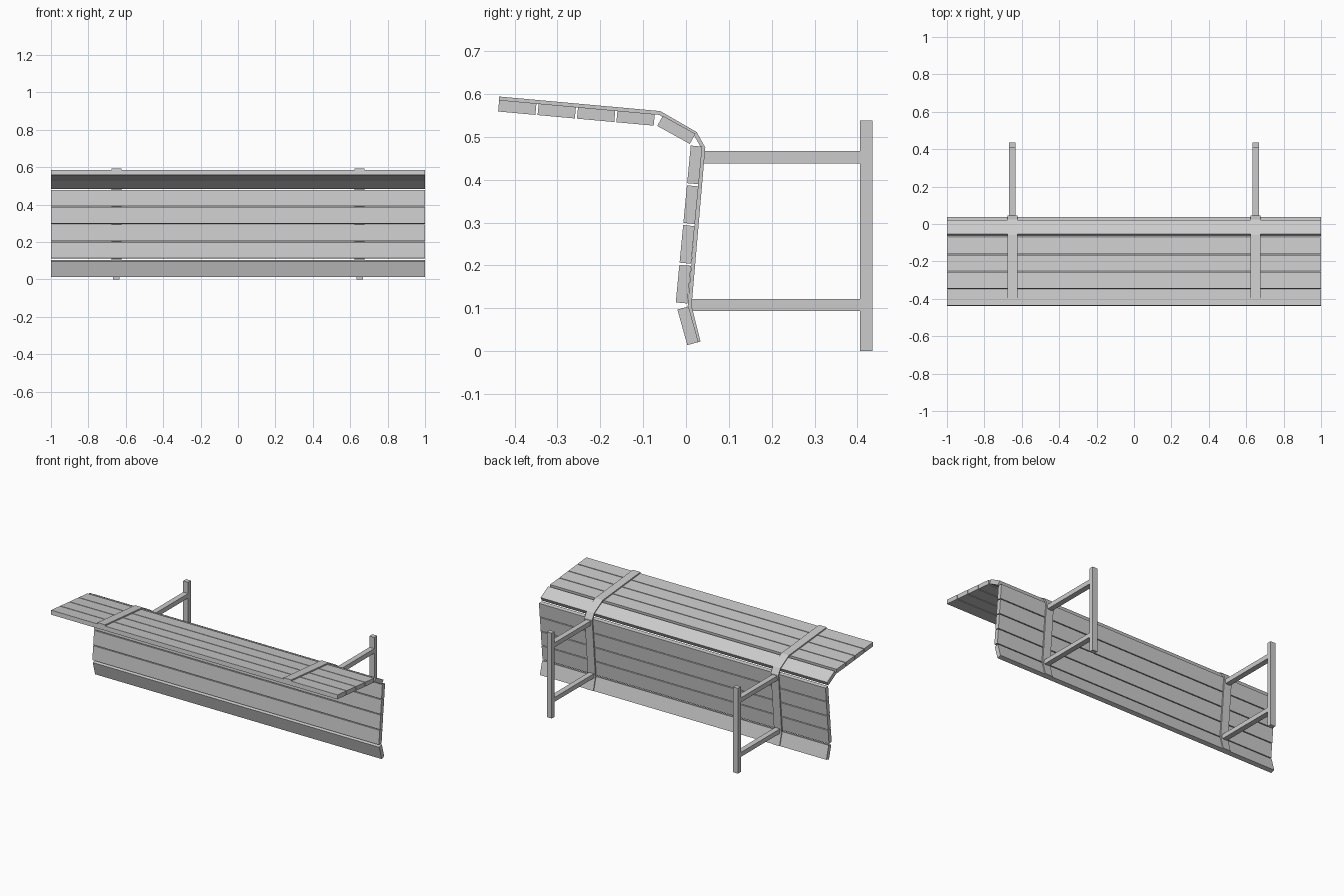
import bpy, bmesh
from mathutils import Vector

if "Cube" in bpy.data.objects:
    bpy.data.objects.remove(bpy.data.objects["Cube"])

SLAT_T = 0.027
STRAP_T = 0.009


def prism(name, profile, xc, width):
    """Extrude a closed (y, z) profile along x, centred on xc."""
    bm = bmesh.new()
    face = bm.faces.new([bm.verts.new((xc - width / 2, y, z)) for y, z in profile])
    ext = bmesh.ops.extrude_face_region(bm, geom=[face])["geom"]
    verts = [v for v in ext if isinstance(v, bmesh.types.BMVert)]
    bmesh.ops.translate(bm, verts=verts, vec=(width, 0, 0))
    bmesh.ops.recalc_face_normals(bm, faces=bm.faces)
    me = bpy.data.meshes.new(name)
    bm.to_mesh(me)
    bm.free()
    ob = bpy.data.objects.new(name, me)
    bpy.context.collection.objects.link(ob)
    return ob


def inner_normal(a, b):
    """Unit normal on the right of a->b, facing the slat side."""
    d = (b - a).normalized()
    return Vector((d.y, -d.x))


def slat_row(name, start, end, count, gap=0.005):
    """Evenly spaced boards whose strap side lies on start->end."""
    a, b = Vector(start), Vector(end)
    d = (b - a).normalized()
    w = ((b - a).length - gap * (count - 1)) / count
    n = inner_normal(a, b) * SLAT_T
    for i in range(count):
        p = a + d * i * (w + gap)
        q = p + d * w
        prism(f"{name}_{i + 1}", [p, q, q + n, p + n], 0, 2.0)


def box(name, xc, width, y0, y1, z0, z1):
    return prism(name, [(y0, z0), (y1, z0), (y1, z1), (y0, z1)], xc, width)


# Boards: top row, bent shoulder board, upright row, kicked-back bottom board
slat_row("seat_slat", (-0.436, 0.586), (-0.073, 0.553), 4)
slat_row("shoulder_slat", (-0.054, 0.549), (0.022, 0.507), 1)
slat_row("upright_slat", (0.038, 0.477), (0.003, 0.111), 4)
slat_row("bottom_slat", (0.006, 0.104), (0.029, 0.021), 1)

# Bent flat strap outline, offset inward with mitred corners
outer = [Vector(p) for p in ((-0.436, 0.594), (-0.060, 0.560), (0.025, 0.511),
                             (0.045, 0.475), (0.013, 0.105), (0.034, 0.022))]
norms = [inner_normal(a, b) for a, b in zip(outer, outer[1:])]
inner = []
for i, p in enumerate(outer):
    n1, n2 = norms[max(i - 1, 0)], norms[min(i, len(norms) - 1)]
    inner.append(p + (n1 + n2) * STRAP_T / (1 + n1.dot(n2)))

# Support frames on both sides
for side, x in (("left", -0.65), ("right", 0.65)):
    prism(f"{side}_strap", outer + inner[::-1], x, 0.053)
    box(f"{side}_post", x, 0.034, 0.406, 0.435, 0, 0.538)
    box(f"{side}_upper_arm", x, 0.034, 0.040, 0.406, 0.438, 0.467)
    box(f"{side}_lower_arm", x, 0.034, 0.010, 0.406, 0.094, 0.122)
